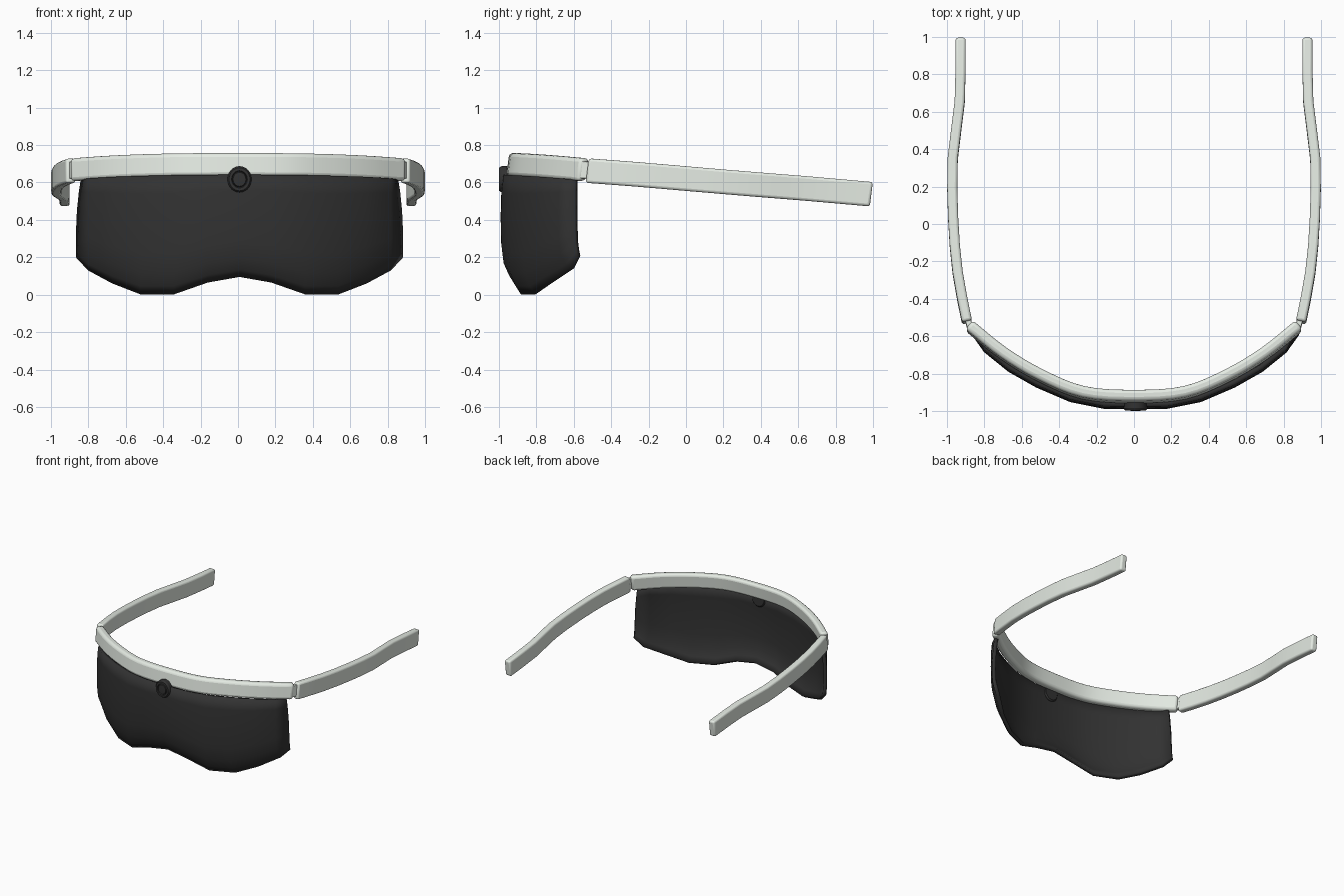
import bpy, bmesh
from mathutils import Vector

if "Cube" in bpy.data.objects:
    bpy.data.objects.remove(bpy.data.objects["Cube"])


def material(name, c):
    m = bpy.data.materials.new(name)
    m.diffuse_color = (*c, 1)
    m.use_nodes = True
    m.node_tree.nodes["Principled BSDF"].inputs["Base Color"].default_value = m.diffuse_color
    return m


FRAME = material("pale_frame", (0.78, 0.83, 0.77))
DARK = material("dark_lens", (0.032, 0.032, 0.032))


def finish(name, verts, faces, mat, angle=0.7, bevel=0, mirror=False, solid=0):
    me = bpy.data.meshes.new(name)
    me.from_pydata(verts, [], faces)
    bm = bmesh.new()
    bm.from_mesh(me)
    bmesh.ops.recalc_face_normals(bm, faces=bm.faces)
    # open shells must face the front
    if solid and sum(f.normal.y for f in bm.faces) > 0:
        bmesh.ops.reverse_faces(bm, faces=bm.faces)
    bm.to_mesh(me)
    bm.free()
    ob = bpy.data.objects.new(name, me)
    bpy.context.collection.objects.link(ob)
    me.materials.append(mat)
    if solid:
        s = ob.modifiers.new("thickness", 'SOLIDIFY')
        s.thickness, s.offset = solid, -1
    if bevel:
        b = ob.modifiers.new("rounding", 'BEVEL')
        b.width, b.segments, b.angle_limit = bevel, 3, 0.8
    if mirror:
        ob.modifiers.new("mirror", 'MIRROR')
    bpy.ops.object.select_all(action='DESELECT')
    ob.select_set(True)
    bpy.context.view_layer.objects.active = ob
    bpy.ops.object.shade_smooth_by_angle(angle=angle)
    return ob


def smooth_path(pts, n):
    """Catmull-Rom interpolation through the points."""
    p = [Vector(q) for q in pts]
    p = [2 * p[0] - p[1]] + p + [2 * p[-1] - p[-2]]
    out = []
    for i in range(1, len(p) - 2):
        a, b, c, d = p[i - 1:i + 3]
        for k in range(n):
            t = k / n
            out.append(0.5 * (2 * b + (c - a) * t + (2 * a - 5 * b + 4 * c - d) * t**2
                              + (3 * b - a - 3 * c + d) * t**3))
    return out + [p[-2]]


def strip(name, path, width, height, lean, bevel, mirror=False):
    """Sweep an upright rectangle along a path; lean shifts top back, bottom forward."""
    verts, faces = [], []
    for i, p in enumerate(path):
        d = path[min(i + 1, len(path) - 1)] - path[max(i - 1, 0)]
        n = Vector((-d.y, d.x, 0)).normalized() * width / 2
        up = Vector((0, lean, height / 2))
        verts += [p + n + up, p - n + up, p - n - up, p + n - up]
    for i in range(len(path) - 1):
        for k in range(4):
            j = (k + 1) % 4
            faces.append((4 * i + k, 4 * i + j, 4 * i + 4 + j, 4 * i + 4 + k))
    e = 4 * len(path) - 4
    faces += [(0, 1, 2, 3), (e, e + 1, e + 2, e + 3)]
    return finish(name, verts, faces, FRAME, bevel=bevel, mirror=mirror)


# brow bar
half = [(0.27, -0.902, 0.695), (0.5, -0.81, 0.69), (0.7, -0.69, 0.681), (0.882, -0.544, 0.668)]
brow = [(-x, y, z) for x, y, z in reversed(half)] + [(0, -0.922, 0.696)] + half
strip("brow_bar", smooth_path(brow, 4), 0.06, 0.122, 0.008, 0.02)

# temple arms
arm = [(0.893, -0.525, 0.663), (0.943, -0.26, 0.643), (0.967, 0.03, 0.618),
       (0.969, 0.35, 0.591), (0.932, 0.65, 0.567), (0.927, 0.99, 0.537)]
strip("temple_arm", smooth_path(arm, 2), 0.054, 0.13, 0.008, 0.014, True)

# hinges bridging the bar and arms
strip("hinge", [Vector((0.875, -0.56, 0.668)), Vector((0.893, -0.50, 0.664))],
      0.03, 0.09, 0.005, 0.004, True)

# wraparound lens: columns (x, front y, bottom z, top z), rows (height, tuck)
cols = [(0, -0.99, 0.095, 0.642), (0.17, -0.988, 0.065, 0.641), (0.35, -0.952, 0.002, 0.639),
        (0.53, -0.875, 0.002, 0.635), (0.68, -0.79, 0.06, 0.63), (0.81, -0.685, 0.13, 0.622),
        (0.875, -0.595, 0.2, 0.615)]
cols = [(-x, y, a, b) for x, y, a, b in cols[:0:-1]] + cols
rows = [(0, 0.07), (0.07, 0.042), (0.18, 0.014), (0.35, 0.002), (0.6, 0), (0.85, 0.004), (1, 0.014)]
verts, faces = [], []
for i, (x, y, zb, zt) in enumerate(cols):
    edge = i in (0, len(cols) - 1)
    for t, tuck in rows:
        k = 1 - 0.03 * t**3 if edge else 1
        verts.append((x * k + 0.008, y + tuck * (0.2 if edge else 1), zb + (zt - zb) * t))
R = len(rows)
for i in range(len(cols) - 1):
    for j in range(R - 1):
        a = i * R + j
        faces.append((a, a + R, a + R + 1, a + 1))
finish("lens", verts, faces, DARK, solid=0.028)

# round centre button: stepped disc turned about the y axis
prof = [(0.055, -0.945), (0.064, -0.955), (0.064, -0.985), (0.056, -0.998), (0.042, -0.998),
        (0.038, -0.990), (0.034, -0.998)]
spin = bmesh.new()
loop = [spin.verts.new((r, y, 0)) for r, y in [(0, -0.945)] + prof + [(0, -1.0)]]
edges = [spin.edges.new(p) for p in zip(loop, loop[1:])]
bmesh.ops.spin(spin, geom=loop + edges, cent=(0, 0, 0), axis=(0, 1, 0), angle=6.2831853, steps=28)
bmesh.ops.remove_doubles(spin, verts=spin.verts, dist=1e-4)
spin.verts.index_update()
v = [(p.co.x + 0.008, p.co.y, p.co.z * 1.1 + 0.617) for p in spin.verts]
f = [[q.index for q in p.verts] for p in spin.faces]
spin.free()
finish("centre_button", v, f, DARK, angle=0.5)
